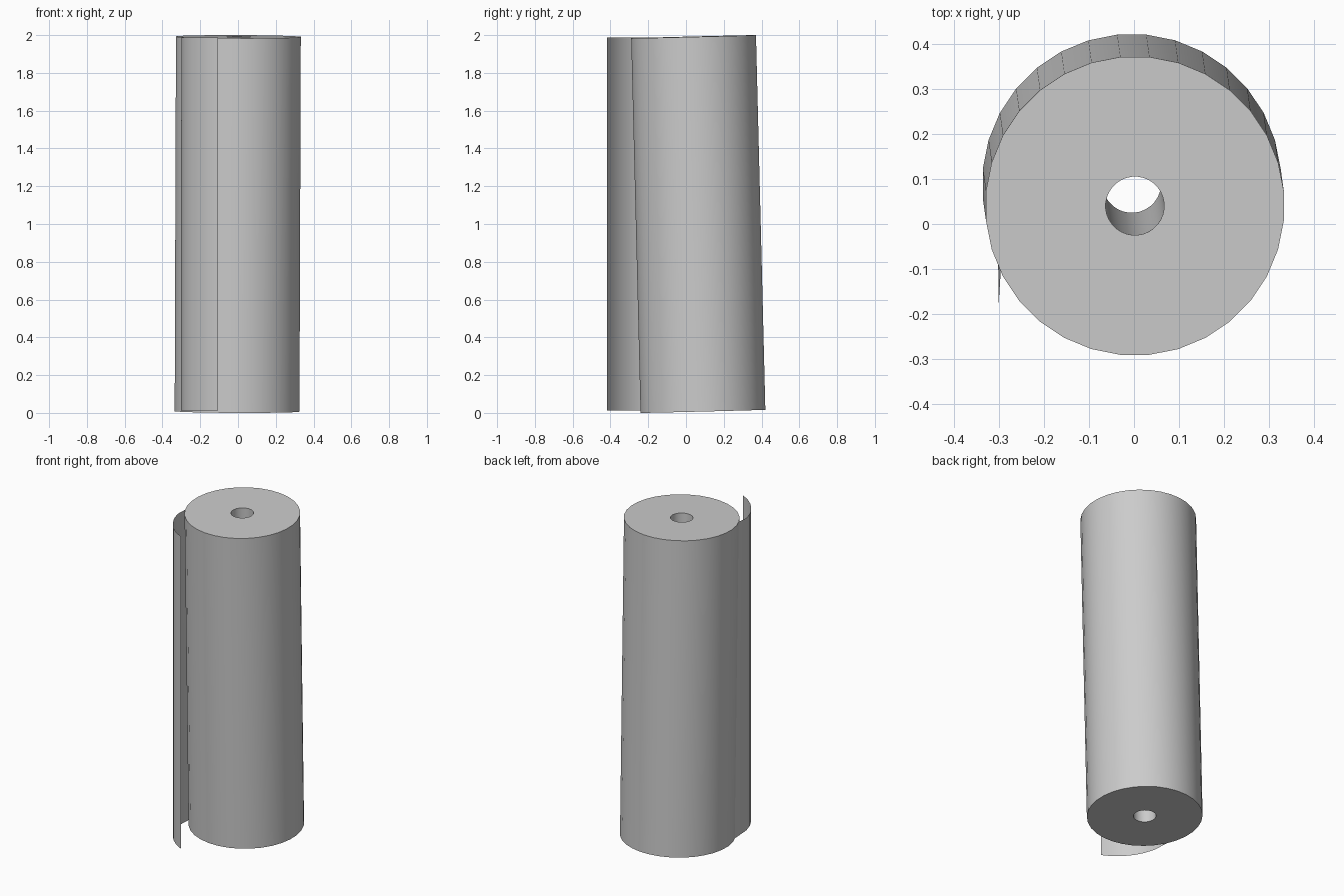
import bpy, bmesh, math
from mathutils import Matrix, Vector

cube = bpy.data.objects.get("Cube")
if cube:
    bpy.data.objects.remove(cube)

paper = bpy.data.materials.new("paper grey")
paper.use_nodes = True
colour = (0.6, 0.6, 0.6, 1)
paper.diffuse_color = colour
paper.node_tree.nodes["Principled BSDF"].inputs["Base Color"].default_value = colour


def finish(bm, name):
    mesh = bpy.data.meshes.new(name)
    bm.to_mesh(mesh)
    bm.free()
    mesh.materials.append(paper)
    obj = bpy.data.objects.new(name, mesh)
    bpy.context.collection.objects.link(obj)
    bpy.ops.object.select_all(action="DESELECT")
    obj.select_set(True)
    bpy.context.view_layer.objects.active = obj
    bpy.ops.object.shade_smooth_by_angle(angle=math.radians(30))
    return obj


# Wound roll: a thick tube, tilted slightly towards the front
SIDES, OUTER, INNER, HALF = 32, 0.332, 0.065, 0.992
tilt = (Matrix.Translation((-0.0015, 0.065, 1.0))
        @ Matrix.Rotation(0.025, 4, "X") @ Matrix.Rotation(0.0035, 4, "Y"))
bm = bmesh.new()
section = [(OUTER, -HALF), (OUTER, HALF), (INNER, HALF), (INNER, -HALF)]
rings = []
for radius, z in section:
    angles = [2 * math.pi * (i + 0.5) / SIDES for i in range(SIDES)]
    rings.append([bm.verts.new(tilt @ Vector((radius * math.cos(a), radius * math.sin(a), z)))
                  for a in angles])
for k in range(4):
    a, b = rings[k], rings[(k + 1) % 4]
    for i in range(SIDES):
        j = (i + 1) % SIDES
        bm.faces.new((a[i], a[j], b[j], b[i]))
finish(bm, "paper_roll")

# Loose end: a thin upright sheet curling forward from the roll
path = [(-0.105, -0.418), (-0.16, -0.388), (-0.21, -0.345),
        (-0.25, -0.295), (-0.28, -0.24), (-0.30, -0.175)]
bottom = [(x, y, 0.012) for x, y in path] + [(-0.302, -0.045, 0.006)]
top = [(x, y, 1.987) for x, y in path] + [(-0.295, -0.095, 1.988)]
bm = bmesh.new()
low = [bm.verts.new(p) for p in bottom]
high = [bm.verts.new(p) for p in top]
for i in range(len(low) - 1):
    bm.faces.new((low[i + 1], low[i], high[i], high[i + 1]))
finish(bm, "loose_sheet")
